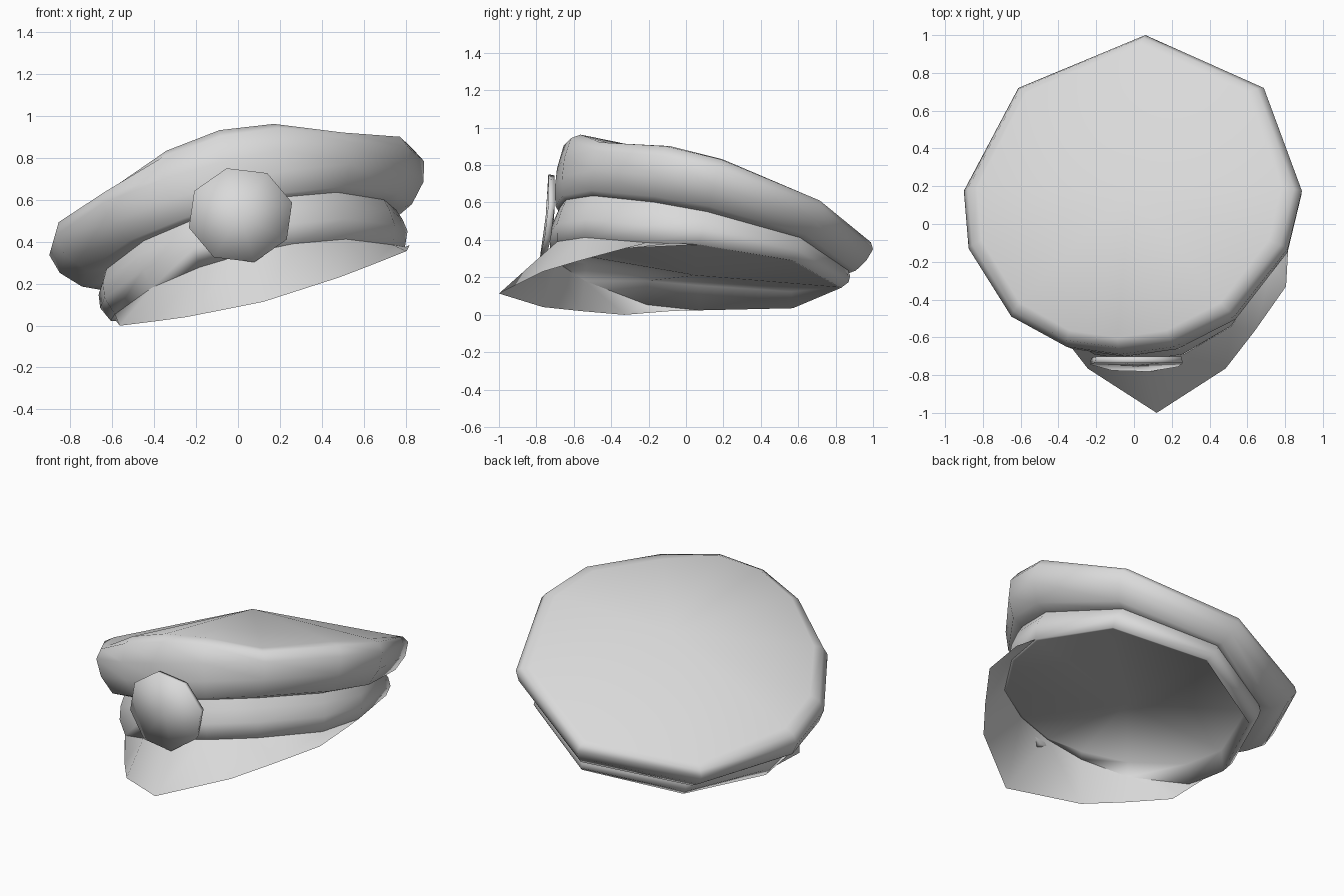
import bpy, bmesh, math

cube = bpy.data.objects.get("Cube")
if cube:
    bpy.data.objects.remove(cube, do_unlink=True)

gray = bpy.data.materials.new("plain_gray")
gray.use_nodes = True
COLOR = (0.7, 0.7, 0.7, 1)
gray.diffuse_color = COLOR
gray.node_tree.nodes["Principled BSDF"].inputs["Base Color"].default_value = COLOR

# Half outline of the cap from rear to front: x, y, height of the top rim
HALF = [(0, 1.0, .05), (.65, .72, .045), (.895, .175, .08), (.845, -.13, .09),
        (.59, -.49, .08), (.285, -.65, .155), (0, -.69, .18)]
OUTLINE = HALF + [(-x, y, h) for x, y, h in HALF[5:0:-1]]
MID_Y = .155


def tilt(x, y):
    """Height of the slanted plane the cap is built on."""
    return .61 + .25 * x - .275 * y


def ring(sx, sy, level, height):
    """Scaled outline, slid along the slanted axis; height(y, rim) lifts each point."""
    points = []
    for x, y, rim in OUTLINE:
        px = sx * (x + .08 * y - .02) - .23 * level
        py = MID_Y + sy * (y - MID_Y) + .24 * level
        points.append((px, py, tilt(px, py) + height(y, rim)))
    return points


def center(level, height):
    x, y = -.23 * level, MID_Y + .24 * level
    return (x, y, tilt(x, y) + height)


def loft(name, rings, start=None, end=None, closed=True, angle=60):
    """Skin a stack of rings, with optional fans to a start and end point."""
    bm = bmesh.new()
    rows = [[bm.verts.new(p) for p in r] for r in rings]
    n = len(rows[0])
    last = n if closed else n - 1
    for a, b in zip(rows, rows[1:]):
        for i in range(last):
            j = (i + 1) % n
            bm.faces.new((a[i], a[j], b[j], b[i]))
    for point, row in ((start, rows[0]), (end, rows[-1])):
        if point:
            tip = bm.verts.new(point)
            for i in range(n):
                bm.faces.new((row[i], row[(i + 1) % n], tip))
    bmesh.ops.recalc_face_normals(bm, faces=bm.faces)
    if not closed and sum(f.normal.z for f in bm.faces) < 0:
        bmesh.ops.reverse_faces(bm, faces=bm.faces)
    mesh = bpy.data.meshes.new(name)
    bm.to_mesh(mesh)
    bm.free()
    mesh.materials.append(gray)
    obj = bpy.data.objects.new(name, mesh)
    bpy.context.collection.objects.link(obj)
    bpy.ops.object.select_all(action="DESELECT")
    obj.select_set(True)
    bpy.context.view_layer.objects.active = obj
    bpy.ops.object.shade_smooth_by_angle(angle=math.radians(angle))


def drop(depth):
    """Downward offset that gets shallower toward the rear."""
    return lambda y, rim: -depth * (1 - .3 * max(0, y))


def hem(y, rim):
    return max(-.475, -.445 + .17 * y)


def band(share):
    """Offset part of the way from the top of the band to its hem."""
    return lambda y, rim: (1 - share) * drop(.23)(y, rim) + share * hem(y, rim)


# Soft crown, rising to a shallow peak
loft("crown", [
    ring(.78, .91, -.25, drop(.23)),
    ring(.88, .95, -.21, drop(.215)),
    ring(.97, .985, -.1, drop(.11)),
    ring(1, 1, 0, lambda y, rim: 0),
    ring(.965, .972, .05, lambda y, rim: rim * .75),
    ring(.9, .92, .09, lambda y, rim: rim),
], start=center(-.25, -.25), end=center(.09, .255))

# Rounded head band; its lining meets the hem on one side and sits deeper on the other
lining = [(x, y, z + .2 * max(0, .05 - x)) for x, y, z in ring(.77, .905, -.43, hem)]
loft("head_band", [
    ring(.78, .91, -.25, drop(.22)),
    ring(.81, .935, -.28, band(.25)),
    ring(.82, .945, -.35, band(.6)),
    ring(.785, .92, -.43, hem),
    lining,
], end=center(-.43, -.41), angle=150)

# Visor: thin sheet from the front of the hem to a pointed outline
EDGE = [(.70, -.07), (.685, -.33), (.52, -.565), (.365, -.765), (0, -1)]
EDGE += [(-x, y) for x, y in EDGE[3::-1]]
rim_points = [(x + .12, y, .178 + .26 * (x + .12) + .096 * y) for x, y in EDGE]
loft("visor", [ring(.785, .92, -.43, hem)[2:11], rim_points], closed=False)


# Badge: eight-sided domed plate, leaning out at the bottom
def plate(size, forward):
    points = []
    for k in range(8):
        a = math.radians(15 + 45 * k)
        z = .527 + .232 * size * math.sin(a)
        points.append((.012 + .255 * size * math.cos(a),
                       -.702 - forward - .23 * max(0, .5 - z), z))
    return points


loft("front_badge", [plate(.97, 0), plate(1, .034)],
     start=(.012, -.705, .527), end=(.012, -.75, .527), angle=120)
